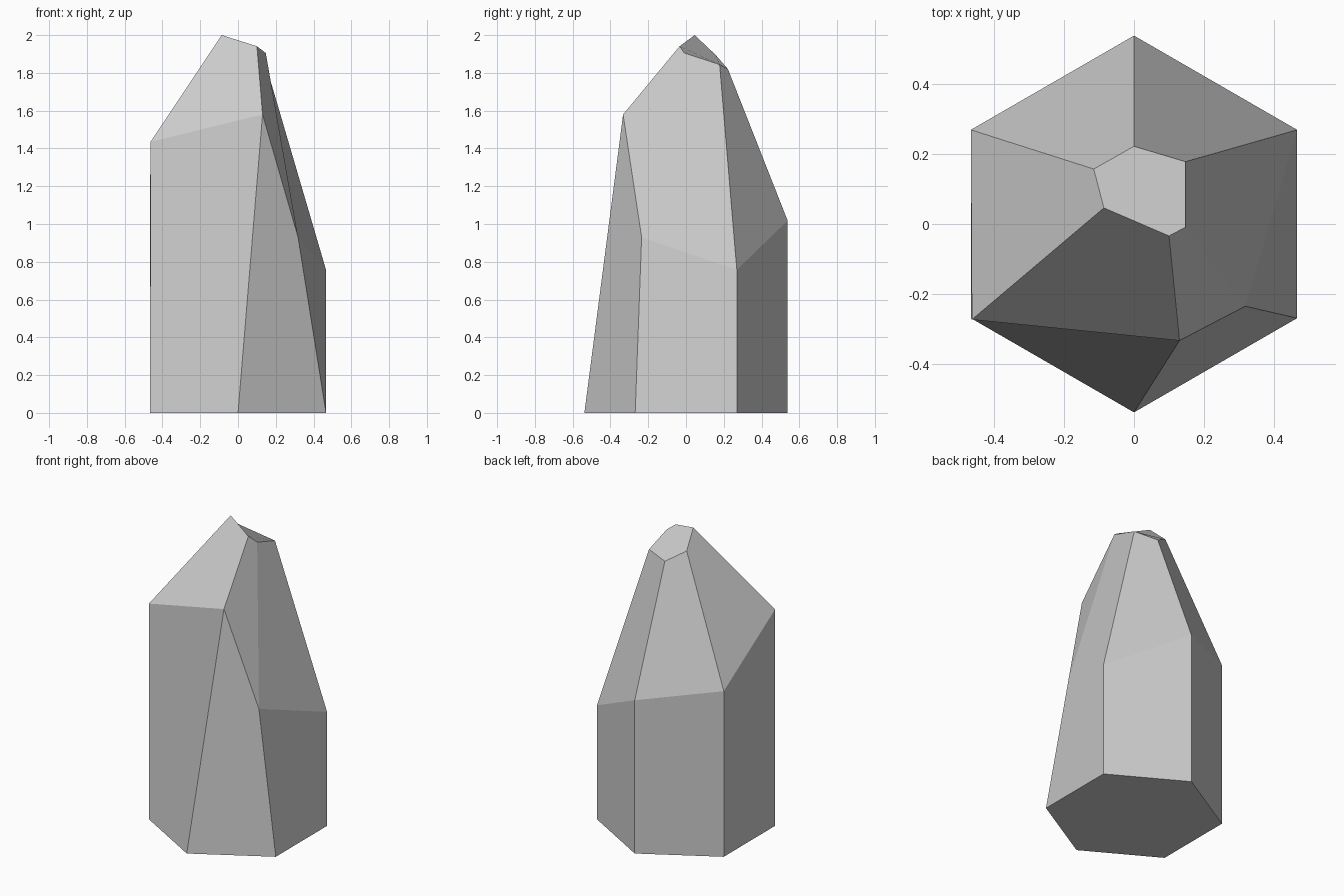
import bpy
import bmesh
from math import sin, cos, radians

if "Cube" in bpy.data.objects:
    bpy.data.objects.remove(bpy.data.objects["Cube"])

# Hexagonal foot of the crystal, counter-clockwise from the front-left corner
R = 0.538
base = [(R * cos(radians(a)), R * sin(radians(a)), 0) for a in range(210, 570, 60)]

# Uneven shoulder where the prism turns into the point
shoulder = [(-0.463, -0.273, 1.435), (0.13, -0.333, 1.58), (0.318, -0.235, 0.93),
            (0.466, 0.269, 0.757), (0, 0.538, 1.018), (-0.466, 0.269, 1.10)]

# Small slanted facet at the tip
tip = [(-0.086, 0.046, 2.0), (0.10, -0.034, 1.941), (0.147, -0.009, 1.905),
       (0.147, 0.178, 1.844), (0, 0.222, 1.82), (-0.115, 0.157, 1.895)]

# Loft the three rings with flat facets and close both ends
bm = bmesh.new()
rings = [[bm.verts.new(p) for p in ring] for ring in (base, shoulder, tip)]
for low, high in zip(rings, rings[1:]):
    for i in range(6):
        j = (i + 1) % 6
        bm.faces.new((low[i], low[j], high[j], high[i]))
bm.faces.new(rings[0][::-1])
bm.faces.new(rings[-1])

mesh = bpy.data.meshes.new("crystal")
bm.to_mesh(mesh)
bm.free()
crystal = bpy.data.objects.new("crystal", mesh)
bpy.context.collection.objects.link(crystal)
